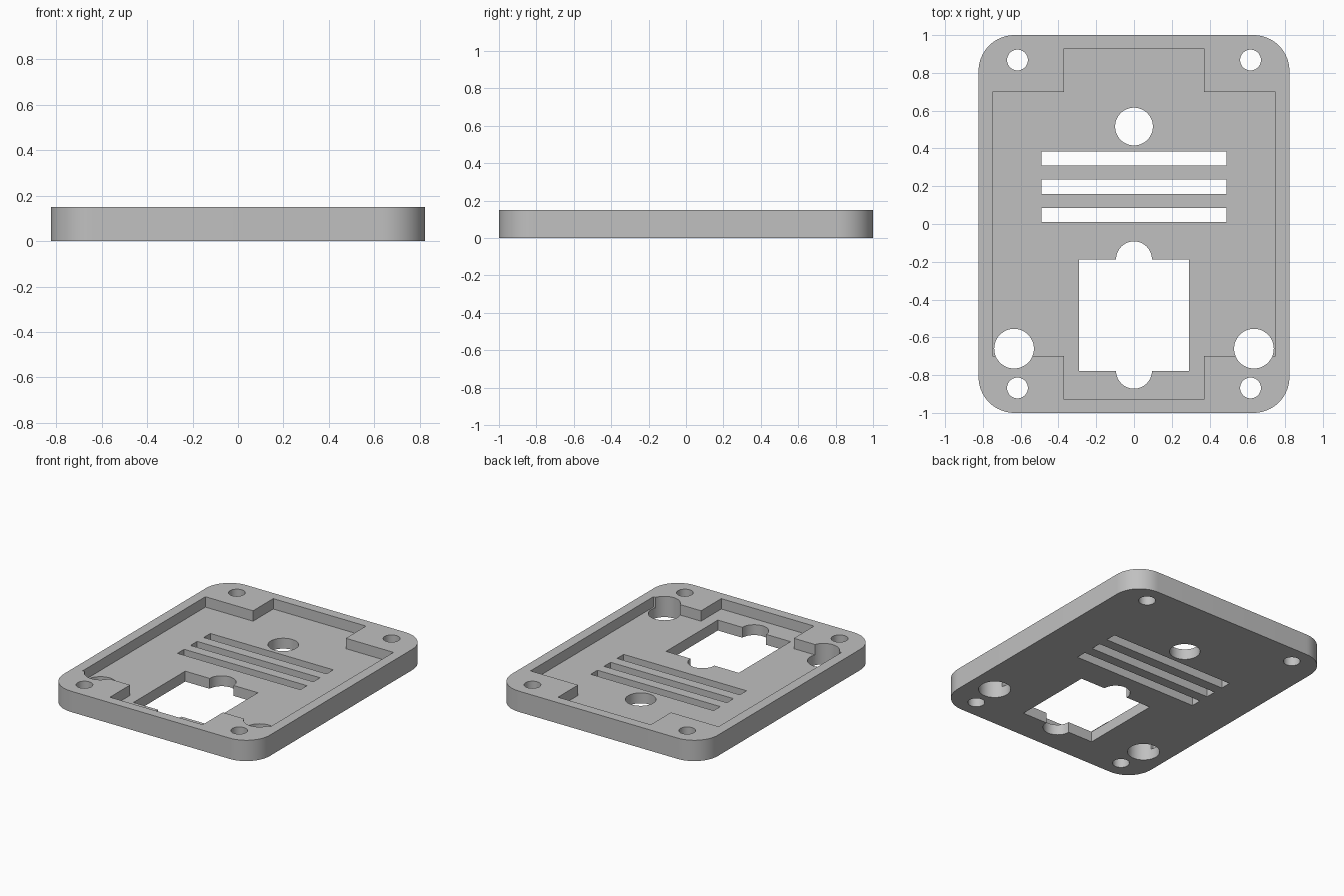
import bpy, bmesh, math

if "Cube" in bpy.data.objects:
    bpy.data.objects.remove(bpy.data.objects["Cube"], do_unlink=True)

HALF_X, HALF_Y, HEIGHT, FLOOR = 0.823, 1.0, 0.15, 0.075
THROUGH = (-0.1, HEIGHT + 0.1)

grey = bpy.data.materials.new("plain grey")
grey.use_nodes = True
grey.diffuse_color = (0.53, 0.53, 0.53, 1)
grey.node_tree.nodes["Principled BSDF"].inputs["Base Color"].default_value = grey.diffuse_color


def prism(name, outline, z0, z1):
    """Extrude a closed counter-clockwise outline from z0 to z1."""
    bm = bmesh.new()
    face = bm.faces.new([bm.verts.new((x, y, z0)) for x, y in outline])
    top = bmesh.ops.extrude_face_region(bm, geom=[face])["geom"]
    bmesh.ops.translate(bm, vec=(0, 0, z1 - z0),
                        verts=[g for g in top if isinstance(g, bmesh.types.BMVert)])
    bmesh.ops.recalc_face_normals(bm, faces=bm.faces)
    mesh = bpy.data.meshes.new(name)
    bm.to_mesh(mesh)
    bm.free()
    mesh.materials.append(grey)
    obj = bpy.data.objects.new(name, mesh)
    bpy.context.collection.objects.link(obj)
    return obj


def arc(cx, cy, r, start, end, steps):
    angles = [math.radians(start + (end - start) * i / steps) for i in range(steps + 1)]
    return [(cx + r * math.cos(a), cy + r * math.sin(a)) for a in angles]


def circle(cx, cy, r):
    return arc(cx, cy, r, 0, 360, 48)[:-1]


def rectangle(x, y0, y1):
    return [(-x, y0), (x, y0), (x, y1), (-x, y1)]


# Rounded plate
R = 0.19
cx, cy = HALF_X - R, HALF_Y - R
outline = []
for i, (sx, sy) in enumerate([(1, 1), (-1, 1), (-1, -1), (1, -1)]):
    outline += arc(sx * cx, sy * cy, R, 90 * i, 90 * i + 90, 16)
plate = prism("cover_plate", outline, 0, HEIGHT)

# Cross-shaped pocket leaving solid corner bosses
wide, narrow, short, long = 0.75, 0.37, 0.70, 0.93
quarter = [(wide, short), (narrow, short), (narrow, long)]
half = quarter + [(-x, y) for x, y in reversed(quarter)]
pocket = half + [(-x, -y) for x, y in half]
cutters = [prism("pocket_cutter", pocket, FLOOR, HEIGHT + 0.1)]

# Window with a half-round notch at each end
top, bottom, side, notch = -0.187, -0.777, 0.29, 0.095
window = ([(-side, bottom)] + arc(0, bottom, notch, 180, 360, 24) + [(side, bottom), (side, top)]
          + arc(0, top, notch, 0, 180, 24) + [(-side, top)])
cutters.append(prism("window_cutter", window, *THROUGH))

# Vent slots
for y in (0.048, 0.197, 0.347):
    cutters.append(prism("slot_cutter", rectangle(0.49, y - 0.038, y + 0.038), *THROUGH))

# Centre hole, screw holes and front corner holes
holes = [(0, 0.516, 0.1)]
for s in (-1, 1):
    holes += [(s * 0.617, 0.868, 0.055), (s * 0.617, -0.868, 0.055), (s * 0.635, -0.66, 0.105)]
for hole in holes:
    cutters.append(prism("hole_cutter", circle(*hole), *THROUGH))

# Cut everything and bake the result
for cutter in cutters:
    cutter.hide_render = True
    mod = plate.modifiers.new(cutter.name, "BOOLEAN")
    mod.operation = "DIFFERENCE"
    mod.solver = "EXACT"
    mod.object = cutter
bpy.context.view_layer.update()
baked = bpy.data.meshes.new_from_object(plate.evaluated_get(bpy.context.evaluated_depsgraph_get()))
plate.modifiers.clear()
plate.data = baked
for cutter in cutters:
    bpy.data.objects.remove(cutter, do_unlink=True)

# Smooth the round walls, keep the edges sharp
bpy.ops.object.select_all(action="DESELECT")
plate.select_set(True)
bpy.context.view_layer.objects.active = plate
bpy.ops.object.shade_smooth_by_angle(angle=math.radians(30))
